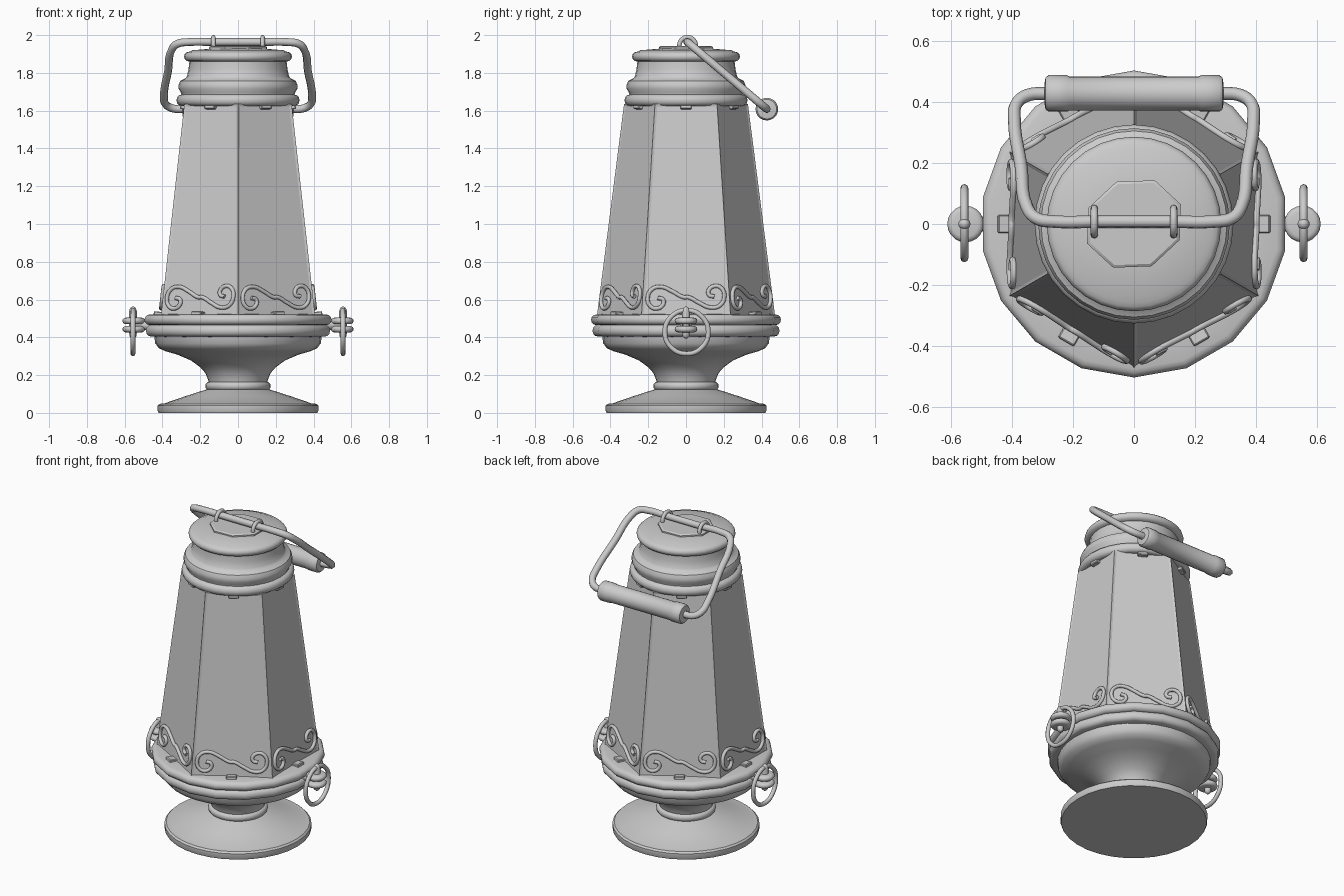
import bpy, bmesh, math
from mathutils import Matrix, Vector

if "Cube" in bpy.data.objects:
    bpy.data.objects.remove(bpy.data.objects["Cube"])

def finish(bm, name, angle=35, mat=Matrix()):
    bmesh.ops.recalc_face_normals(bm, faces=bm.faces)
    me = bpy.data.meshes.new(name)
    bm.to_mesh(me)
    bm.free()
    me.shade_smooth()
    me.set_sharp_from_angle(angle=math.radians(angle))
    ob = bpy.data.objects.new(name, me)
    bpy.context.collection.objects.link(ob)
    ob.matrix_world = mat
    return ob

def lathe(name, profile, segs=32, angle=35, mat=Matrix()):
    """Spin (radius, z) points; a vertex lies on the -y axis; ends are capped."""
    bm = bmesh.new()
    rings = []
    for r, z in profile:
        rings.append([bm.verts.new((r * math.sin(2 * math.pi * i / segs),
                                    -r * math.cos(2 * math.pi * i / segs), z)) for i in range(segs)])
    for a, b in zip(rings, rings[1:]):
        for i in range(segs):
            j = (i + 1) % segs
            bm.faces.new((a[i], a[j], b[j], b[i]))
    bm.faces.new(rings[0][::-1])
    bm.faces.new(rings[-1])
    return finish(bm, name, angle, mat)

def bead(r, z, w, h, n=6):
    """Half-round bulge between z-h and z+h, sticking out w from r."""
    return [(r + w * math.cos(t), z + h * math.sin(t))
            for t in (-math.pi / 2 + math.pi * k / n for k in range(n + 1))]

def wire(name, pts, radius, mat=Matrix(), cyclic=False, res=6):
    cu = bpy.data.curves.new(name, 'CURVE')
    cu.dimensions = '3D'
    cu.bevel_depth, cu.bevel_resolution, cu.resolution_u = radius, 2, res
    cu.use_fill_caps = True
    sp = cu.splines.new('BEZIER')
    sp.bezier_points.add(len(pts) - 1)
    for bp, p in zip(sp.bezier_points, pts):
        bp.co = p
        bp.handle_left_type = bp.handle_right_type = 'AUTO'
    sp.use_cyclic_u = cyclic
    ob = bpy.data.objects.new(name, cu)
    bpy.context.collection.objects.link(ob)
    ob.matrix_world = mat
    return ob

def ring(name, center, R, r):
    """Torus lying in the yz plane."""
    x, y, z = center
    pts = [(x, y + R * math.cos(k * math.pi / 4), z + R * math.sin(k * math.pi / 4)) for k in range(8)]
    return wire(name, pts, r, cyclic=True)

def box(name, size, mat):
    bm = bmesh.new()
    bmesh.ops.create_cube(bm, size=1, matrix=Matrix.Diagonal((*size, 1)))
    bmesh.ops.bevel(bm, geom=bm.edges[:], offset=0.004, segments=1, affect='EDGES')
    return finish(bm, name, 20, mat)

# Foot, neck bead and bowl
lathe("foot", [(0.42, 0), (0.425, 0.01), (0.425, 0.038), (0.415, 0.048), (0.39, 0.05),
               (0.28, 0.088), (0.165, 0.125)] + bead(0.155, 0.142, 0.018, 0.022) +
      [(0.16, 0.18), (0.172, 0.21), (0.20, 0.242), (0.25, 0.278), (0.32, 0.308), (0.385, 0.327),
       (0.42, 0.343), (0.438, 0.368), (0.444, 0.41)])

# Double rim under the glass
lathe("rim", [(0.40, 0.40)] + bead(0.47, 0.435, 0.025, 0.03) + bead(0.475, 0.493, 0.028, 0.028) +
      [(0.40, 0.525)], 18, 40)

# Six-sided tapered body with framed panels
Z0, Z1, R0, R1 = 0.51, 1.635, 0.472, 0.328
bm = bmesh.new()
bmesh.ops.create_cone(bm, cap_ends=True, segments=6, radius1=R0, radius2=R1, depth=Z1 - Z0,
                      matrix=Matrix.Translation((0, 0, (Z0 + Z1) / 2)) @ Matrix.Rotation(math.pi / 6 * 3, 4, 'Z'))
# turn so that corners lie on the y axis
if max(abs(v.co.x) for v in bm.verts) > 0.45:
    bmesh.ops.rotate(bm, verts=bm.verts, matrix=Matrix.Rotation(math.pi / 6, 3, 'Z'))
sides = [f for f in bm.faces if len(f.verts) == 4]
bmesh.ops.inset_individual(bm, faces=sides, thickness=0.018, depth=-0.004)
finish(bm, "glass_body", 10)

# Scrolls and clips on each side
half = [(0.012, 0.0), (0.07, -0.03), (0.13, -0.055), (0.18, -0.043), (0.203, 0.005), (0.188, 0.048),
        (0.155, 0.06), (0.122, 0.04), (0.122, 0.012), (0.15, 0.004)]
scroll = [(-x, -y, 0) for x, y in reversed(half)] + [(x, y, 0) for x, y in half]
c6 = math.cos(math.pi / 6)

def on_side(k, z, out):
    """Frame on side k: x along the side, y up the slope, z outward."""
    ap = c6 * (R0 + (R1 - R0) * (z - Z0) / (Z1 - Z0))
    v = Vector((c6 * (R1 - R0), 0, Z1 - Z0)).normalized()
    u = Vector((0, 1, 0))
    n = u.cross(v)
    m = Matrix((u, v, n)).transposed().to_4x4()
    return Matrix.Rotation(k * math.pi / 3, 4, 'Z') @ Matrix.Translation(Vector((ap, 0, z)) + n * out) @ m

for k in range(6):
    wire("scroll_%d" % k, scroll, 0.011, on_side(k, 0.612, 0.003), res=5)
    box("lower_clip_%d" % k, (0.06, 0.025, 0.05), on_side(k, 0.522, 0.014))
    box("upper_clip_%d" % k, (0.06, 0.03, 0.03), on_side(k, 1.622, 0.005))

# Stepped collar and cap
lathe("collar_and_cap", [(0.27, 1.625)] + bead(0.30, 1.655, 0.026, 0.03) +
      [(0.302, 1.695), (0.314, 1.715), (0.314, 1.738), (0.305, 1.758), (0.28, 1.77), (0.27, 1.782),
       (0.262, 1.82), (0.258, 1.855)] + bead(0.258, 1.886, 0.028, 0.026) + [(0.24, 1.92), (0.12, 1.93)])
plate = lathe("cap_plate", [(0.17, 1.922), (0.17, 1.936), (0.16, 1.942)], 8, 30)
plate.matrix_world = Matrix.Diagonal((1, 0.86, 1, 1)) @ Matrix.Rotation(math.pi / 8, 4, 'Z')

# Bail handle, swung to the back, held by two loops
d = Vector((0, 0.42, -0.355))
top = Vector((0, 0.008, 1.963))
side = [(0.12, 0), (0.26, 0), (0.32, 0.025), (0.35, 0.11), (0.37, 0.43), (0.392, 0.8), (0.385, 0.92),
        (0.35, 0.985), (0.28, 1.0)]
pts = [(-x, t) for x, t in reversed(side)] + side
wire("bail_handle", [top + d * t + Vector((x, 0, 0)) for x, t in pts], 0.021, res=5)
grip_mat = Matrix.Translation(top + d) @ Matrix.Rotation(math.pi / 2, 4, 'Y')
lathe("grip", [(0.035, -0.293), (0.052, -0.29), (0.06, -0.28), (0.06, -0.22), (0.056, -0.212),
               (0.056, 0.212), (0.06, 0.22), (0.06, 0.28), (0.052, 0.29), (0.035, 0.293)], 20, 40, grip_mat)
for s in (-1, 1):
    ring("handle_loop", (s * 0.13, 0.008, 1.945), 0.043, 0.012)
    # flared mount and twin-disc knob with hanging ring on each side
    lathe("ring_mount", [(0.035, 0.46), (0.02, 0.515), (0.02, 0.57)], 12, 40,
          Matrix.Translation((0, 0, 0.465)) @ Matrix.Rotation(s * math.pi / 2, 4, 'Y'))
    for z in (0.443, 0.487):
        lathe("knob_disc", bead(0.042, z, 0.018, 0.017), 20, 50, Matrix.Translation((s * 0.552, 0, 0)))
    lathe("knob_pin", [(0.008, 0.395), (0.018, 0.405), (0.02, 0.42), (0.02, 0.54), (0.015, 0.555),
                       (0.006, 0.562)], 12, 50, Matrix.Translation((s * 0.556, 0, 0)))
    ring("side_ring", (s * 0.556, 0.003, 0.428), 0.115, 0.013)
